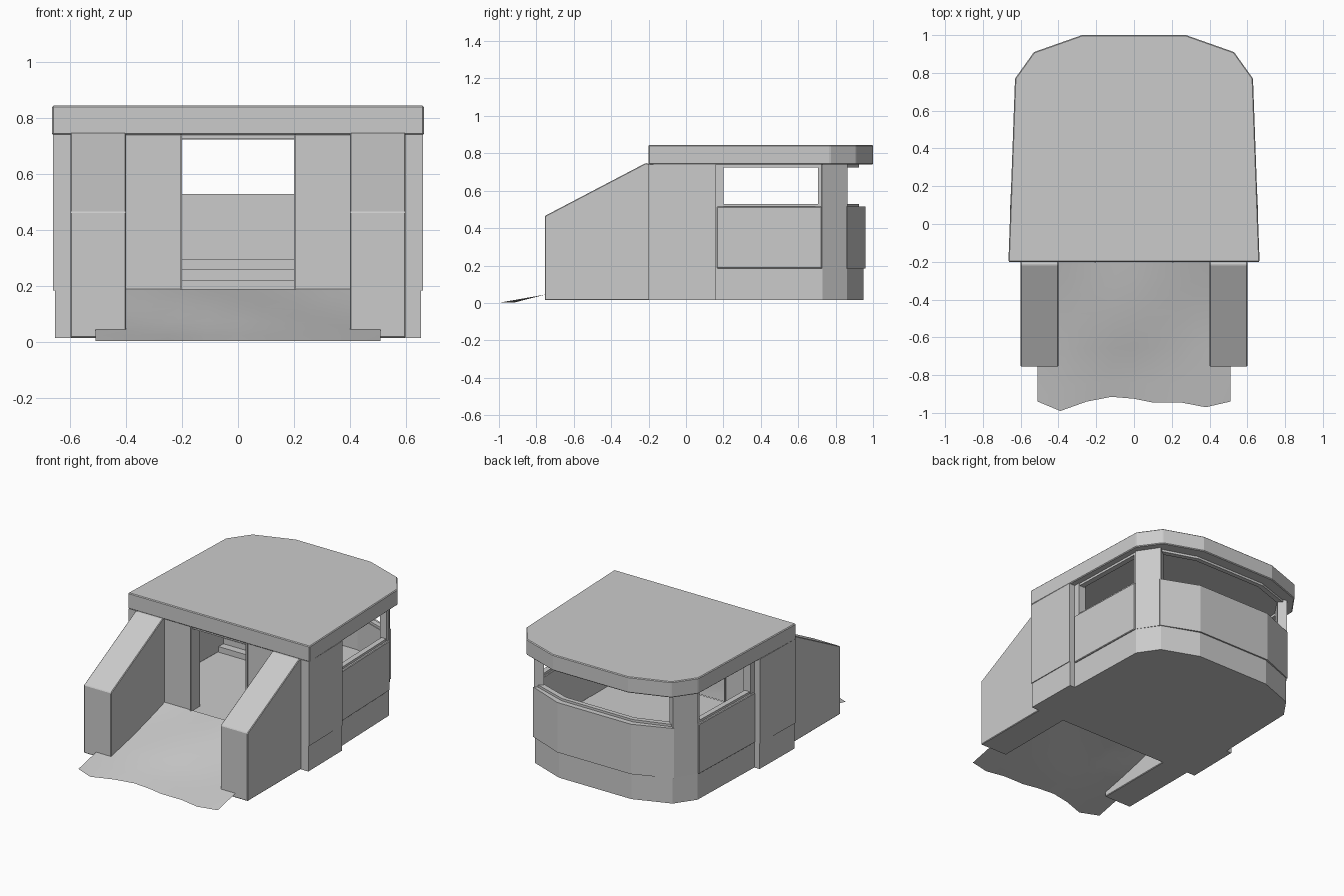
import bpy, bmesh, math

if "Cube" in bpy.data.objects:
    bpy.data.objects.remove(bpy.data.objects["Cube"])


def make(name, verts, faces):
    bm = bmesh.new()
    vs = [bm.verts.new(v) for v in verts]
    for f in faces:
        bm.faces.new([vs[i] for i in f])
    bmesh.ops.recalc_face_normals(bm, faces=bm.faces)
    me = bpy.data.meshes.new(name)
    bm.to_mesh(me)
    bm.free()
    ob = bpy.data.objects.new(name, me)
    bpy.context.collection.objects.link(ob)
    return ob


def loft(name, a, b):
    n = len(a)
    sides = [(i, (i + 1) % n, (i + 1) % n + n, i + n) for i in range(n)]
    return make(name, a + b, [tuple(range(n)), tuple(range(n, 2 * n))] + sides)


def prism(name, pts, z0, z1):
    return loft(name, [(x, y, z0) for x, y in pts], [(x, y, z1) for x, y in pts])


def box(name, x0, x1, y0, y1, z0, z1):
    return prism(name, [(x0, y0), (x1, y0), (x1, y1), (x0, y1)], z0, z1)


def mirrored(half):
    return half + [(-x, y) for x, y in reversed(half)]


def mirror(ob):
    ob.modifiers.new("mirror", 'MIRROR')
    return ob


def bevel(ob, w):
    m = ob.modifiers.new("bevel", 'BEVEL')
    m.width, m.segments = w, 1
    return ob


# Roof slab with faceted rear
roof = prism("roof", mirrored([(0.665, -0.2), (0.63, 0.77), (0.53, 0.91), (0.275, 1.0)]), 0.74, 0.845)
bevel(roof, 0.005)

# Foundation with floor on top
prism("foundation", mirrored([(0.655, -0.2), (0.65, 0.16), (0.612, 0.16), (0.595, 0.73),
                              (0.505, 0.86), (0.265, 0.95)]), 0.015, 0.185)

# Fire steps inside the rear
for i in range(3):
    y, z = 0.58 + 0.05 * i, 0.185 + 0.037 * i
    prism(f"fire_step_{i + 1}", mirrored([(0.57, y), (0.56, 0.75), (0.48, 0.84), (0.25, 0.91)]), z, z + 0.037)

# Front side walls and the panels beside the doorway
mirror(prism("front_side_wall", [(0.56, -0.2), (0.661, -0.2), (0.654, 0.16), (0.56, 0.16)], 0.185, 0.742))
mirror(box("front_panel", 0.2, 0.56, -0.195, -0.12, 0.185, 0.742))
mirror(box("door_jamb", 0.2, 0.208, -0.205, -0.11, 0.185, 0.742))
box("door_lintel", -0.2, 0.2, -0.19, -0.12, 0.727, 0.742)

# Low parapets at the sides and rear
mirror(bevel(prism("side_parapet", [(0.622, 0.165), (0.604, 0.725), (0.545, 0.725), (0.56, 0.165)], 0.185, 0.515), 0.004))
prism("rear_parapet", [(0.515, 0.862), (0.27, 0.96), (-0.27, 0.96), (-0.515, 0.862),
                       (-0.48, 0.81), (-0.25, 0.89), (0.25, 0.89), (0.48, 0.81)], 0.185, 0.515)

# Window frames: sill and head strips, plus posts
for label, z0, z1 in (("sill", 0.515, 0.53), ("head", 0.725, 0.742)):
    mirror(prism("side_" + label, [(0.607, 0.16), (0.59, 0.73), (0.555, 0.73), (0.57, 0.16)], z0, z1))
    prism("rear_" + label, [(0.5, 0.845), (0.26, 0.925), (-0.26, 0.925), (-0.5, 0.845),
                            (-0.48, 0.815), (-0.25, 0.895), (0.25, 0.895), (0.48, 0.815)], z0, z1)
mirror(box("front_window_post", 0.56, 0.612, 0.155, 0.2, 0.185, 0.742))
mirror(box("rear_window_post", 0.555, 0.592, 0.705, 0.735, 0.515, 0.742))

# Diagonal corner pillars
mirror(prism("corner_pillar", [(0.598, 0.728), (0.508, 0.863), (0.46, 0.83), (0.545, 0.705)], 0.185, 0.742))

# Sloped wing walls flanking the entrance
side = [(-0.755, 0.015), (-0.755, 0.465), (-0.215, 0.748), (-0.19, 0.742), (-0.19, 0.015)]
mirror(bevel(loft("wing_wall", [(0.4, y, z) for y, z in side], [(0.6, y, z) for y, z in side]), 0.004))

# Earth ramp leading up to the door
edge = [(-0.51, -0.94), (-0.39, -0.99), (-0.25, -0.94), (-0.12, -0.915), (0.0, -0.925),
        (0.1, -0.945), (0.25, -0.945), (0.38, -0.97), (0.51, -0.94)]
rows, cols = 9, len(edge)
verts, faces = [], []
for r in range(rows):
    for x, y0 in edge:
        if r < 3:
            t = r / 2
            y = y0 + (-0.75 - y0) * t
            z = 0.003 + 0.042 * t
        else:
            t = (r - 2) / (rows - 3)
            y = -0.75 + 0.555 * t
            z = 0.045 + 0.145 * t
            x = max(-0.41, min(0.41, x * 0.85))
            z += 0.012 * math.sin(7 * x + 2) * math.sin(math.pi * t)
        verts.append((x, y, z))
for r in range(rows - 1):
    for c in range(cols - 1):
        i = r * cols + c
        faces.append((i, i + 1, i + cols + 1, i + cols))
ramp = make("earth_ramp", verts, faces)
for p in ramp.data.polygons:
    p.use_smooth = True
